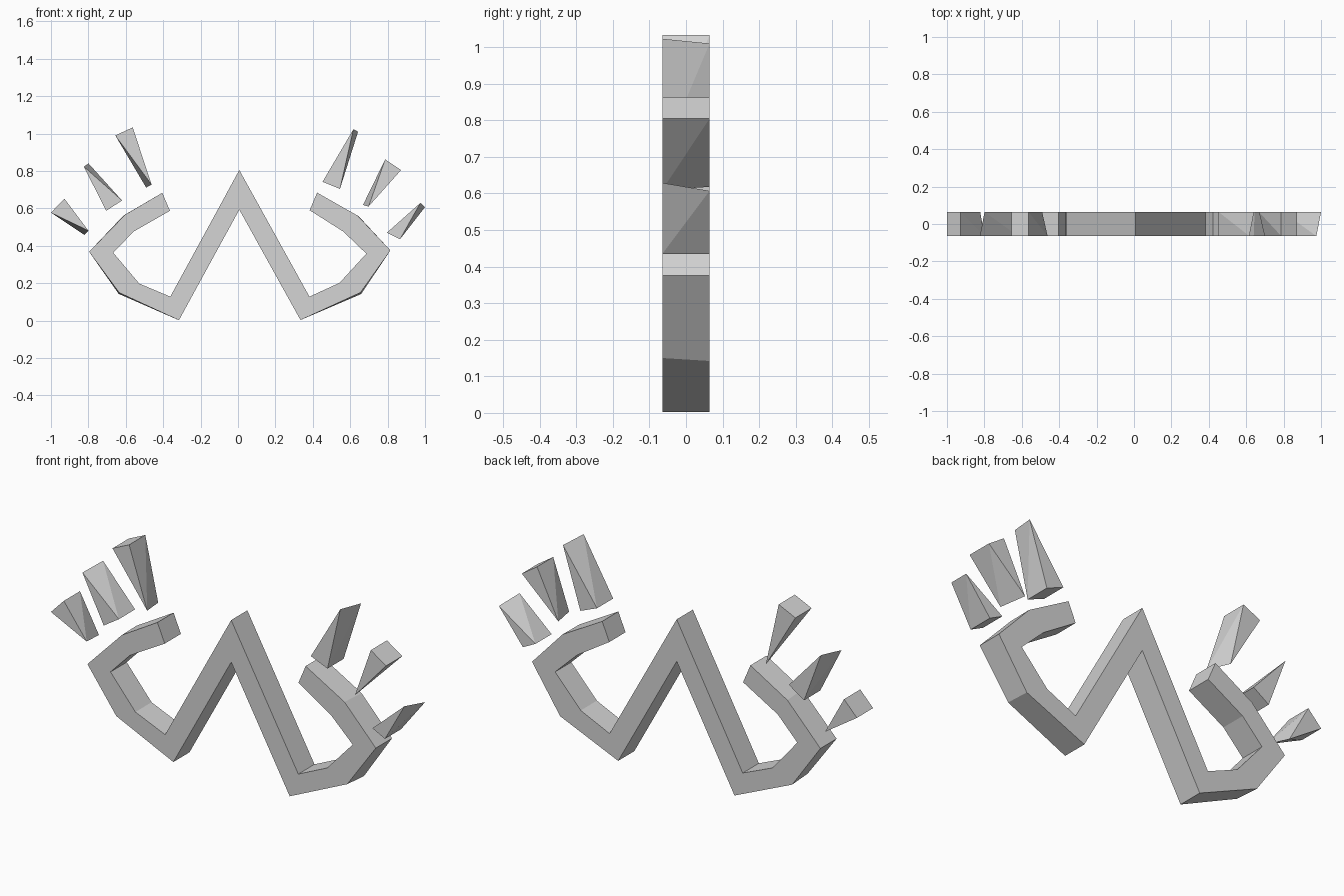
import bpy
import bmesh
from mathutils import Vector

HALF_DEPTH = 0.0645
GREY = (0.66, 0.66, 0.66, 1)

default_cube = bpy.data.objects.get("Cube")
if default_cube:
    bpy.data.objects.remove(default_cube, do_unlink=True)

# Single plain grey for every part
grey = bpy.data.materials.new("light_grey")
grey.use_nodes = True
grey.diffuse_color = GREY
grey.node_tree.nodes["Principled BSDF"].inputs["Base Color"].default_value = GREY


def front(point):
    return Vector((point[0], -HALF_DEPTH, point[1]))


def back(point):
    return Vector((point[0], HALF_DEPTH, point[1]))


def finish(name, mesh_builder):
    """Turn a bmesh into a flat shaded grey object."""
    bmesh.ops.recalc_face_normals(mesh_builder, faces=mesh_builder.faces[:])
    mesh = bpy.data.meshes.new(name)
    mesh_builder.to_mesh(mesh)
    mesh_builder.free()
    mesh.materials.append(grey)
    part = bpy.data.objects.new(name, mesh)
    bpy.context.collection.objects.link(part)
    return part


def make_band(name, lower_edge, upper_edge, back_shift):
    """Extrude a strip between two edges; some back corners of the lower edge are nudged."""
    bm = bmesh.new()
    rows = [[bm.verts.new(side(p)) for p in edge]
            for edge in (lower_edge, upper_edge) for side in (front, back)]
    lower_front, lower_back, upper_front, upper_back = rows
    for index, (dx, dz) in back_shift.items():
        lower_back[index].co += Vector((dx, 0, dz))
    # Four long walls, one quad per segment, then the two end caps
    loop = [lower_front, lower_back, upper_back, upper_front]
    for row, following in zip(loop, loop[1:] + loop[:1]):
        for i in range(len(row) - 1):
            bm.faces.new((row[i], row[i + 1], following[i + 1], following[i]))
    for end in (0, -1):
        bm.faces.new([row[end] for row in loop])
    return finish(name, bm)


def make_ray(name, wide_end, front_tip, back_tip):
    """Wedge from a rectangular end to a slanted tip edge."""
    bm = bmesh.new()
    corners = [side(p) for p in wide_end for side in (front, back)]
    corners += [front(front_tip), back(back_tip)]
    verts = [bm.verts.new(c) for c in corners]
    bmesh.ops.convex_hull(bm, input=verts)
    return finish(name, bm)


# Zigzag band with curled ends, from the right tip to the left tip
lower_edge = [
    (-0.405, 0.683), (-0.604, 0.566), (-0.796, 0.368), (-0.635, 0.149),
    (-0.316, 0.002), (0.007, 0.593), (0.334, 0.003), (0.655, 0.15),
    (0.815, 0.375), (0.64, 0.561), (0.423, 0.684),
]
upper_edge = [
    (-0.364, 0.587), (-0.558, 0.476), (-0.667, 0.363), (-0.528, 0.198), (-0.362, 0.128),
    (0.007, 0.805),
    (0.382, 0.128), (0.543, 0.202), (0.686, 0.358), (0.563, 0.476), (0.383, 0.59),
]
make_band("zigzag_band", lower_edge, upper_edge,
          {1: (-0.008, -0.004), 3: (-0.003, -0.006),
           7: (0.003, -0.008), 9: (0.005, -0.003)})

# Three loose rays over each curled end
make_ray("left_upper_ray", [(0.452, 0.742), (0.545, 0.704)], (0.617, 1.023), (0.642, 1.01))
make_ray("left_middle_ray", [(0.787, 0.862), (0.872, 0.805)], (0.698, 0.61), (0.668, 0.618))
make_ray("left_lower_ray", [(0.796, 0.47), (0.866, 0.435)], (0.975, 0.629), (1.0, 0.607))
make_ray("right_upper_ray", [(-0.656, 0.99), (-0.563, 1.033)], (-0.462, 0.727), (-0.491, 0.711))
make_ray("right_middle_ray", [(-0.705, 0.587), (-0.62, 0.642)], (-0.824, 0.823), (-0.799, 0.84))
make_ray("right_lower_ray", [(-1.0, 0.577), (-0.928, 0.652)], (-0.8, 0.481), (-0.822, 0.459))
